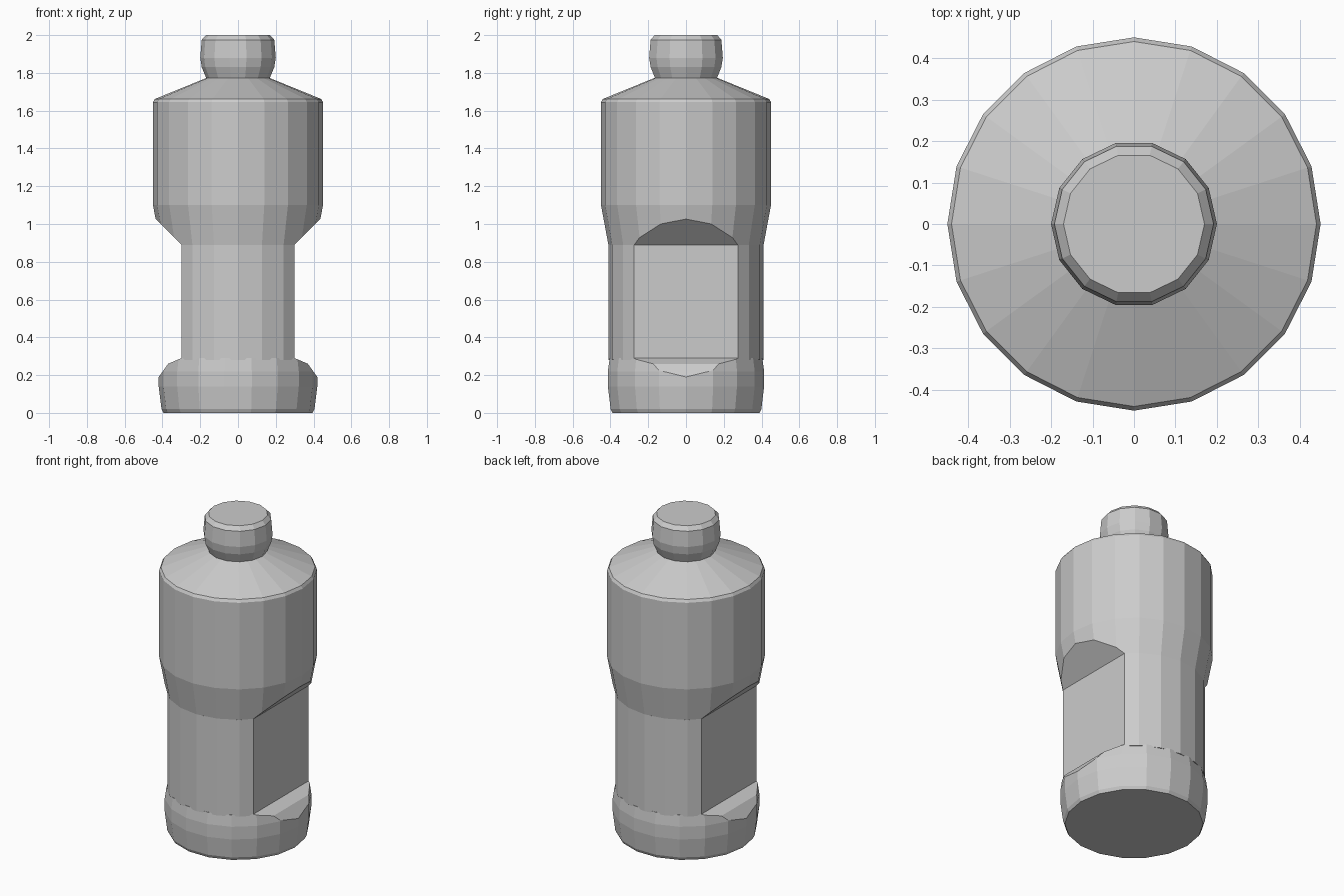
import bpy, bmesh
from math import cos, sin, tau
from mathutils import Vector

if "Cube" in bpy.data.objects:
    bpy.data.objects.remove(bpy.data.objects["Cube"], do_unlink=True)

grey = bpy.data.materials.new("plain grey")
grey.use_nodes = True
colour = (0.6, 0.6, 0.6, 1)
grey.diffuse_color = colour
grey.node_tree.nodes["Principled BSDF"].inputs["Base Color"].default_value = colour


def turned_part(name, profile, sides, cuts=()):
    """Closed lathe of (radius, z) rings; each cut is a sloped plane
    through two (x, z) points, sliced off on both x sides."""
    bm = bmesh.new()
    rings = [[bm.verts.new((r * cos(tau * i / sides), r * sin(tau * i / sides), z))
              for i in range(sides)] for r, z in profile]
    for low, high in zip(rings, rings[1:]):
        for i in range(sides):
            j = (i + 1) % sides
            bm.faces.new((low[i], low[j], high[j], high[i]))
    bm.faces.new(rings[0][::-1])
    bm.faces.new(rings[-1])
    for (x0, z0), (x1, z1) in cuts:
        normal = Vector((abs(z1 - z0), 0, x0 - x1 if z1 > z0 else x1 - x0))
        for side in (1, -1):
            bmesh.ops.bisect_plane(
                bm, geom=bm.verts[:] + bm.edges[:] + bm.faces[:], dist=1e-5,
                plane_co=(side * x0, 0, z0),
                plane_no=(side * normal.x, 0, normal.z), clear_outer=True)
            rim = [e for e in bm.edges if e.is_boundary]
            if rim:
                bmesh.ops.holes_fill(bm, edges=rim, sides=0)
    bmesh.ops.recalc_face_normals(bm, faces=bm.faces[:])
    mesh = bpy.data.meshes.new(name)
    bm.to_mesh(mesh)
    bm.free()
    mesh.materials.append(grey)
    part = bpy.data.objects.new(name, mesh)
    bpy.context.collection.objects.link(part)
    return part


# Rounded foot, sloped in towards the flat grips
turned_part("foot", [(0.395, 0), (0.405, 0.02), (0.42, 0.14), (0.42, 0.22), (0.41, 0.29)],
            18, [((0.42, 0.19), (0.37, 0.26)), ((0.37, 0.26), (0.3, 0.29))])

# Waist with two flat grip sides
turned_part("waist", [(0.411, 0.28), (0.411, 0.89)], 20, [((0.3, 0.28), (0.3, 0.89))])

# Main body with grip undercuts and a conical shoulder
turned_part("body", [(0.41, 0.885), (0.435, 1.02), (0.45, 1.1), (0.45, 1.645),
                     (0.44, 1.662), (0.17, 1.772)],
            20, [((0.295, 0.885), (0.435, 1.025))])

# Screw cap
turned_part("cap", [(0.165, 1.765), (0.192, 1.83), (0.2, 1.88), (0.192, 1.975), (0.17, 2.0)], 14)
